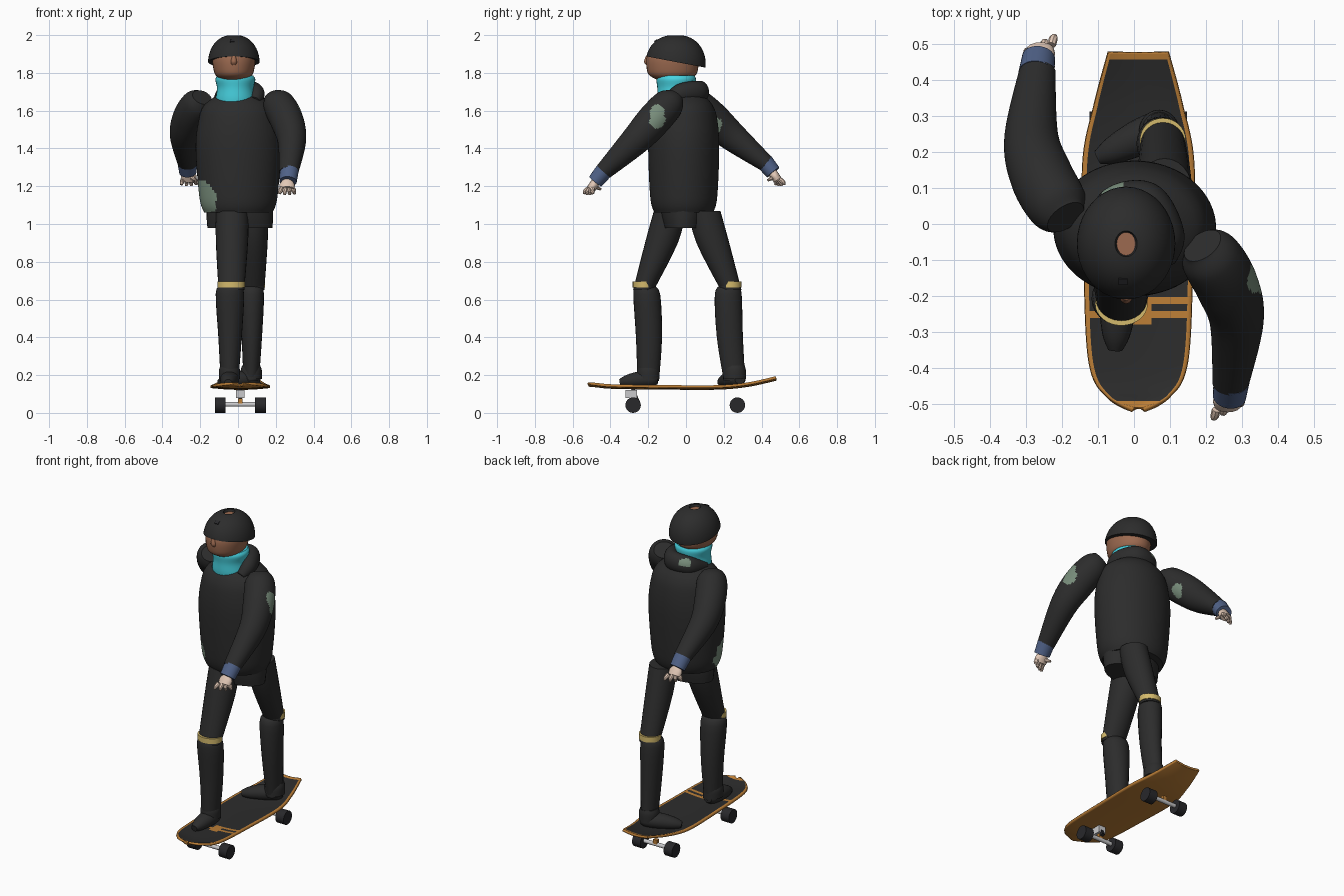
import bpy, bmesh, math
from mathutils import Vector

if "Cube" in bpy.data.objects:
    bpy.data.objects.remove(bpy.data.objects["Cube"])


def mat(name, hexa):
    m = bpy.data.materials.new(name)
    ch = [int(hexa[i:i + 2], 16) / 255 for i in (0, 2, 4)]
    m.diffuse_color = [c / 12.92 if c < .04 else ((c + .055) / 1.055) ** 2.4 for c in ch] + [1]
    m.use_nodes = True
    m.node_tree.nodes["Principled BSDF"].inputs["Base Color"].default_value = m.diffuse_color
    return m


CHAR = mat("charcoal", "2C2C2C")
CYAN = mat("cyan", "47D2E0")
SKIN = mat("brown skin", "9C6A50")
GLOVE = mat("pale beige", "E2C8B6")
DENIM = mat("denim blue", "506288")
GREEN = mat("sage green", "788D7B")
GOLD = mat("gold strap", "D4BA6C")
WOOD = mat("wood", "BC7E36")
STEEL = mat("steel", "CACACC")
RUBBER = mat("black rubber", "28282B")


def finish(name, bm, mats, recalc=True):
    if recalc:
        bmesh.ops.recalc_face_normals(bm, faces=bm.faces)
    me = bpy.data.meshes.new(name)
    bm.to_mesh(me)
    bm.free()
    for m in mats:
        me.materials.append(m)
    me.shade_smooth()
    me.set_sharp_from_angle(angle=math.radians(40))
    ob = bpy.data.objects.new(name, me)
    bpy.context.collection.objects.link(ob)
    return ob


def spline(pts, sub):
    """Smooth interpolation through tuples (Catmull-Rom)."""
    out = []
    for i in range(len(pts) - 1):
        a, b, c, d = pts[max(i - 1, 0)], pts[i], pts[i + 1], pts[min(i + 2, len(pts) - 1)]
        for t in (s / sub for s in range(sub)):
            out.append([.5 * (2 * q + (r - p) * t + (2 * p - 5 * q + 4 * r - u) * t * t
                        + (3 * q - p - 3 * r + u) * t ** 3) for p, q, r, u in zip(a, b, c, d)])
    return out + [list(pts[-1])]


def loft(name, pts, mats, n=24, sub=4, upright=True, rule=None, floor=0, cut=None):
    """Skin elliptical rings (x, y, z, ra, rb); upright rings stay horizontal."""
    rows = spline(pts, sub)
    bm = bmesh.new()
    rings = []
    for i, (x, y, z, ra, rb) in enumerate(rows):
        u, v = Vector((1, 0, 0)), Vector((0, 1, 0))
        if not upright:
            t = Vector(rows[min(i + 1, len(rows) - 1)][:3]) - Vector(rows[max(i - 1, 0)][:3])
            u = t.cross(Vector((0, 0, 1))).normalized()
            v = u.cross(t.normalized())
        ring = []
        for a in (2 * math.pi * k / n for k in range(n)):
            p = Vector((x, y, z)) + u * ra * math.cos(a) + v * rb * math.sin(a)
            p.z = max(p.z, floor)
            ring.append(bm.verts.new(p))
        rings.append(ring)
    for r, s in zip(rings, rings[1:]):
        for k in range(n):
            bm.faces.new((r[k], r[(k + 1) % n], s[(k + 1) % n], s[k]))
    bm.faces.new(rings[0])
    bm.faces.new(rings[-1])
    if cut:
        g = bm.verts[:] + bm.edges[:] + bm.faces[:]
        res = bmesh.ops.bisect_plane(bm, geom=g, plane_co=cut[0], plane_no=cut[1], clear_inner=True)
        bmesh.ops.contextual_create(bm, geom=[e for e in res["geom_cut"] if isinstance(e, bmesh.types.BMEdge)])
    if rule:
        for f in bm.faces:
            f.material_index = int(rule(f.calc_center_median()))
    return finish(name, bm, mats)


def stack(name, x, y, rings, mats, **kw):
    """Upright loft on one axis from (z, rx, ry) rings."""
    return loft(name, [(x, y, *r[:3]) for r in rings], mats, **kw)


def patch(c, r):
    """Ellipsoidal region rule for a coloured patch, with a wavy edge."""
    return lambda p: sum(((p[i] - c[i]) / r[i]) ** 2 for i in range(3)) < 1 + .2 * math.sin(90 * p.z + 60 * p.x)


def box(name, c, s, m, tilt=0):
    bm = bmesh.new()
    bmesh.ops.create_cube(bm, size=1)
    for v in bm.verts:
        v.co = Vector([a * b for a, b in zip(v.co, s)])
    ob = finish(name, bm, [m])
    ob.location, ob.rotation_euler = c, (tilt, 0, 0)


def rod(name, c, r, length, m):
    bm = bmesh.new()
    bmesh.ops.create_cone(bm, cap_ends=True, segments=24, radius1=r, radius2=r, depth=length)
    ob = finish(name, bm, [m])
    ob.location, ob.rotation_euler = c, (0, math.pi / 2, 0)


# Skateboard deck: rows of (y, half width, height), dark grip with wood rim and bars
rows = spline([(-.51, .012, .152), (-.475, .088, .149), (-.38, .137, .141), (-.1, .151, .137),
               (.17, .154, .137), (.33, .122, .152), (.475, .082, .184)], 32)
us = [-1, -.92, -.5, -.1, .25, .6, .92, 1]
bm = bmesh.new()
grid = [[bm.verts.new((.012 + u * w, y, z + .01 * u * u)) for u in us] for y, w, z in rows]
for a, b in zip(grid, grid[1:]):
    for k in range(7):
        y = (f := bm.faces.new((a[k], a[k + 1], b[k + 1], b[k]))).calc_center_median().y
        bar = -.257 < y < -.243 or (k > 2 and (-.22 < y < -.2 or (k == 3 and -.28 < y < -.2)))
        f.material_index = int(k in (0, 6) or y < -.492 or y > .458 or bar)
sol = finish("deck", bm, [CHAR, WOOD], False).modifiers.new("thickness", "SOLIDIFY")
sol.thickness, sol.offset = .014, -1
sol.material_offset = sol.material_offset_rim = 1

# Trucks and wheels
for end, y in (("front", -.28), ("rear", .272)):
    rod(end + "_axle", (.012, y, .045), .012, .25, STEEL)
    box(end + "_kingpin", (.012, y, .058), (.025, .022, .035), WOOD)
    for side, d in (("left", -1), ("right", 1)):
        rod(f"{end}_{side}_wheel", (.012 + d * .107, y, .041), .041, .056, RUBBER)
box("front_truck_strut", (.012, -.27, .095), (.02, .02, .07), RUBBER, .4)
box("front_truck_base", (.012, -.29, .1), (.045, .06, .042), STEEL)

# Legs: the back leg mirrors the front one, moved right, slimmer and leaning further out
thigh = [(-.03, -.085, 1.07, .087, .085), (-.032, -.13, .9, .085, .087), (-.035, -.225, .65, .068, .055)]
shin = [(-.043, -.22, .675, .05, .045), (-.043, -.208, .63, .075, .071), (-.042, -.196, .4, .062, .069),
        (-.045, -.2, .17, .047, .057)]


def back(pts):
    return [(x + .115, -y + .012 + .09 * max(.67 - z, 0), z, a * .87, b) for x, y, z, a, b in pts]


for name, side, d in (("front", list, -1), ("back", back, 1)):
    loft(name + "_thigh", side(thigh), [CHAR])
    loft(name + "_shin", side(shin), [CHAR])
    knee = side([(-.035, -.222, z, .073, .06) for z in (.663, .695)])
    loft(name + "_knee_strap", knee, [CHAR, GOLD], 32, 1, rule=lambda p: (p.y - knee[0][1]) * d > -.025)
    x, y = side(shin)[-1][:2]
    stack(name + "_shoe_collar", x, y, [(.18, .056, .06), (.225, .056, .06), (.25, .048, .054)], [CHAR])

# Shoes: heel to toe, flattened on the deck
for name, heel, toe in (("front", (-.04, -.15), (-.052, -.35)), ("back", (.105, .285), (-.1, .184))):
    shoe = [(heel[0] + (toe[0] - heel[0]) * t, heel[1] + (toe[1] - heel[1]) * t, .18 - .02 * t * t, r, r * .9)
            for t, r in ((0, .03), (.12, .046), (.45, .05), (.8, .038), (1, .02))]
    loft(name + "_shoe", shoe, [CHAR], 20, 4, False, floor=.141)

# Jacket
stack("jacket_hem", .01, -.015, [(.98, .172, .1), (1.03, .176, .112), (1.08, .176, .12)], [CHAR], n=32)
stack("jacket_body", .002, -.012, [(1.06, .18, .155), (1.14, .206, .177), (1.4, .226, .188), (1.55, .21, .178),
      (1.63, .18, .152), (1.69, .1, .1)], [CHAR, GREEN], n=96, sub=16, rule=patch((-.18, -.085, 1.14), (.09, .105, .095)))
loft("hood", [(.085, -.1, 1.65, .03, .025), (.095, -.03, 1.69, .045, .052), (.04, .07, 1.7, .045, .058),
              (-.06, .055, 1.69, .045, .052), (-.1, -.04, 1.66, .03, .03)], [CHAR, GREEN], 32, 16, False,
     rule=patch((-.06, .095, 1.72), (.04, .028, .025)))

# Arms: the left arm is the right one turned half round, raised a little
sleeve = [(.19, -.06, 1.675, .058, .048), (.213, -.092, 1.637, .084, .082), (.258, -.17, 1.55, .087, .09),
          (.285, -.27, 1.44, .075, .078), (.268, -.445, 1.27, .05, .045)]


def turned(pts):
    return [(-x, -y * 1.06 - .045, 1.64 + (z - 1.64) * .87, a, b) for x, y, z, a, b in pts]


for name, side, s, rule in (("right", list, 1, patch((.34, -.152, 1.565), (.06, .042, .068))),
                            ("left", turned, -1, patch((-.19, .155, 1.525), (.045, .035, .045)))):
    arm = side(sleeve)
    loft(name + "_sleeve", arm, [CHAR, GREEN], 64, 16, False, rule)
    w = Vector(arm[-1][:3])
    cuff = [(*(w + Vector((.003 * s, .01 * s, .01))), .05, .047), (*(w + Vector((-.003 * s, -.035 * s, -.045))), .046, .042)]
    loft(name + "_cuff", cuff, [DENIM], 24, 2, False)
    palm = [w + Vector((-.008 * s, -s * (.028 + t), -.04 - 1.5 * t)) for t in (0, .014, .03)]
    loft(name + "_palm", [(*p, a, .024) for p, a in zip(palm, (.022, .04, .038))], [GLOVE], 16, 4, False)
    for i in range(5):  # four curled fingers and a thumb
        k = i - 1.5
        a = palm[2] + Vector((k * .021, k * .008, .004))
        tip = a + Vector((k * .006, k * .008 - s * .012, -.036 + .003 * k * k))
        if i == 4:
            a, tip = palm[1], palm[1] + Vector((-.035 * s, .035 * s, -.025))
        m = (a + tip) / 2 + Vector((0, -.006 * s, 0))
        loft(f"{name}_finger_{i + 1}", [(*p, r, r) for p, r in ((a, .012), (m, .012), (tip, .007))], [GLOVE], 8, 3, False)

# Neck gaiter and head
stack("neck_gaiter", -.014, -.052, [(1.64, .104, .097), (1.67, .103, .1), (1.72, .097, .1), (1.765, .106, .105),
      (1.785, .095, .098)], [CYAN], n=32)
stack("head", -.022, -.072, [(1.765, .07, .085), (1.79, .098, .125), (1.83, .11, .137), (1.88, .114, .137),
      (1.92, .1, .12)], [SKIN], n=32)
stack("nose", -.022, -.2, [(1.89, .01, .012), (1.86, .018, .022), (1.843, .015, .012)], [SKIN], n=12)

# Helmet: rounded dome with slanted rim, a small recessed crown opening and a front vent
dome = [(1.85 + .151 * math.sin(a), .137 * math.cos(a) ** .85, .159 * math.cos(a) ** .85)
        for a in (math.radians(d) for d in range(-25, 82, 7))]
stack("helmet", -.022, -.055, dome + [(1.985, .026, .032)], [CHAR, SKIN], n=40, sub=1,
      cut=((0, -.05, 1.857), (0, .19, 1)), rule=lambda p: p.z > 1.95 and math.hypot(p.x + .022, p.y + .055) < .01)
box("helmet_vent", (-.03, -.158, 1.968), (.025, .02, .012), RUBBER, .6)
